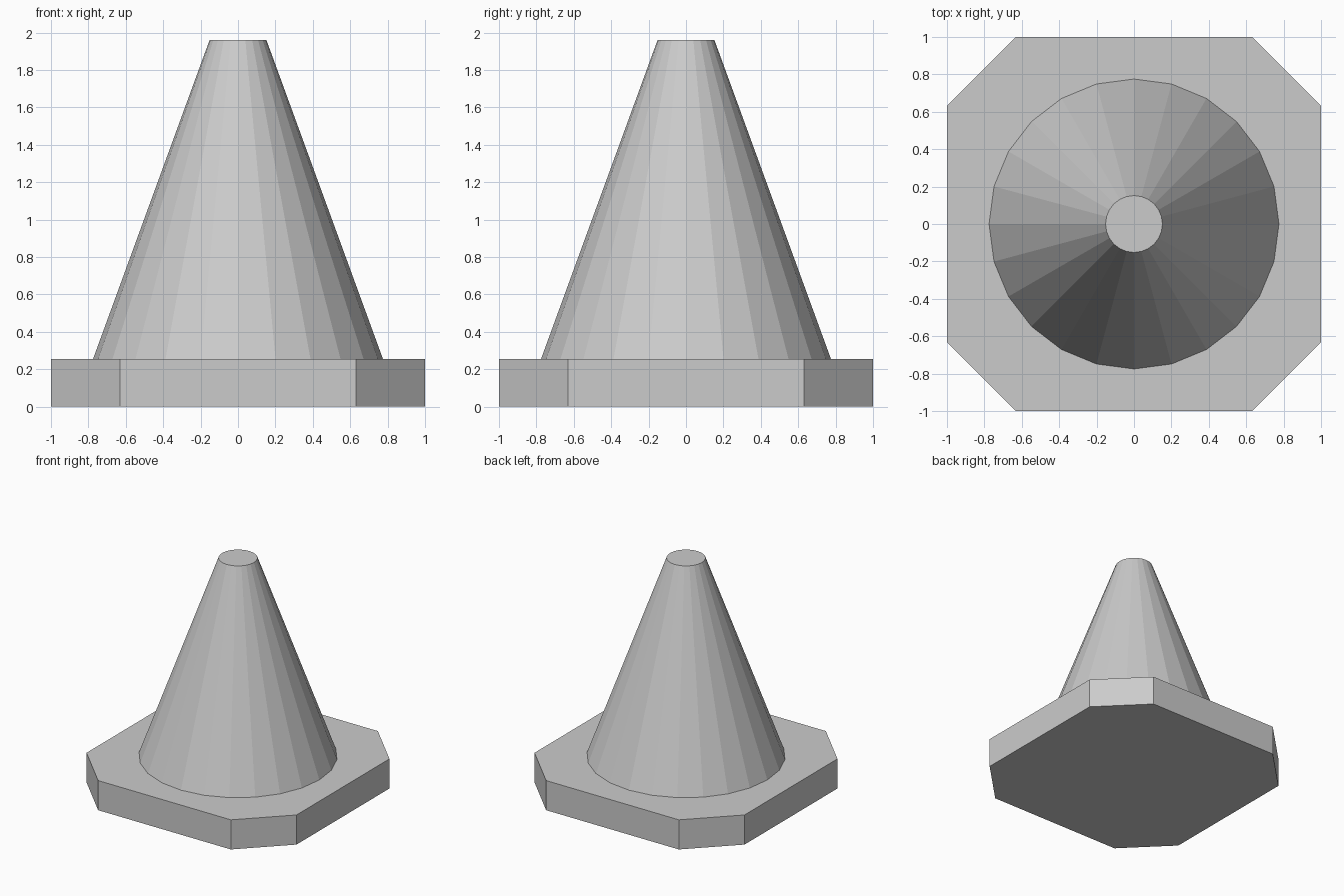
import bpy
import bmesh
import math

default = bpy.data.objects.get("Cube")
if default:
    bpy.data.objects.remove(default, do_unlink=True)

BASE_TOP = 0.255
CONE_TOP = 1.96
CORNER = 0.632

# Single light grey material
grey = bpy.data.materials.new("light grey")
grey.use_nodes = True
colour = (0.6, 0.6, 0.6, 1.0)
grey.diffuse_color = colour
grey.node_tree.nodes["Principled BSDF"].inputs["Base Color"].default_value = colour


def add_object(name, bm):
    bmesh.ops.recalc_face_normals(bm, faces=bm.faces)
    mesh = bpy.data.meshes.new(name)
    bm.to_mesh(mesh)
    bm.free()
    mesh.materials.append(grey)
    obj = bpy.data.objects.new(name, mesh)
    bpy.context.scene.collection.objects.link(obj)
    return obj


# Base plate: square with cut corners, extruded upward
bm = bmesh.new()
outline = []
for i in range(4):
    c, s = round(math.cos(i * math.pi / 2)), round(math.sin(i * math.pi / 2))
    for x, y in ((1, -CORNER), (1, CORNER)):
        outline.append(bm.verts.new((c * x - s * y, s * x + c * y, 0)))
bottom = bm.faces.new(outline)
extruded = bmesh.ops.extrude_face_region(bm, geom=[bottom], use_keep_orig=True)
top_verts = [g for g in extruded["geom"] if isinstance(g, bmesh.types.BMVert)]
bmesh.ops.translate(bm, verts=top_verts, vec=(0, 0, BASE_TOP))
add_object("base_plate", bm)

# Cone body: faceted, with a flat top
bm = bmesh.new()
bmesh.ops.create_cone(bm, cap_ends=True, segments=24, radius1=0.775,
                      radius2=0.152, depth=CONE_TOP - BASE_TOP)
bmesh.ops.translate(bm, verts=bm.verts, vec=(0, 0, (BASE_TOP + CONE_TOP) / 2))
add_object("cone_body", bm)
